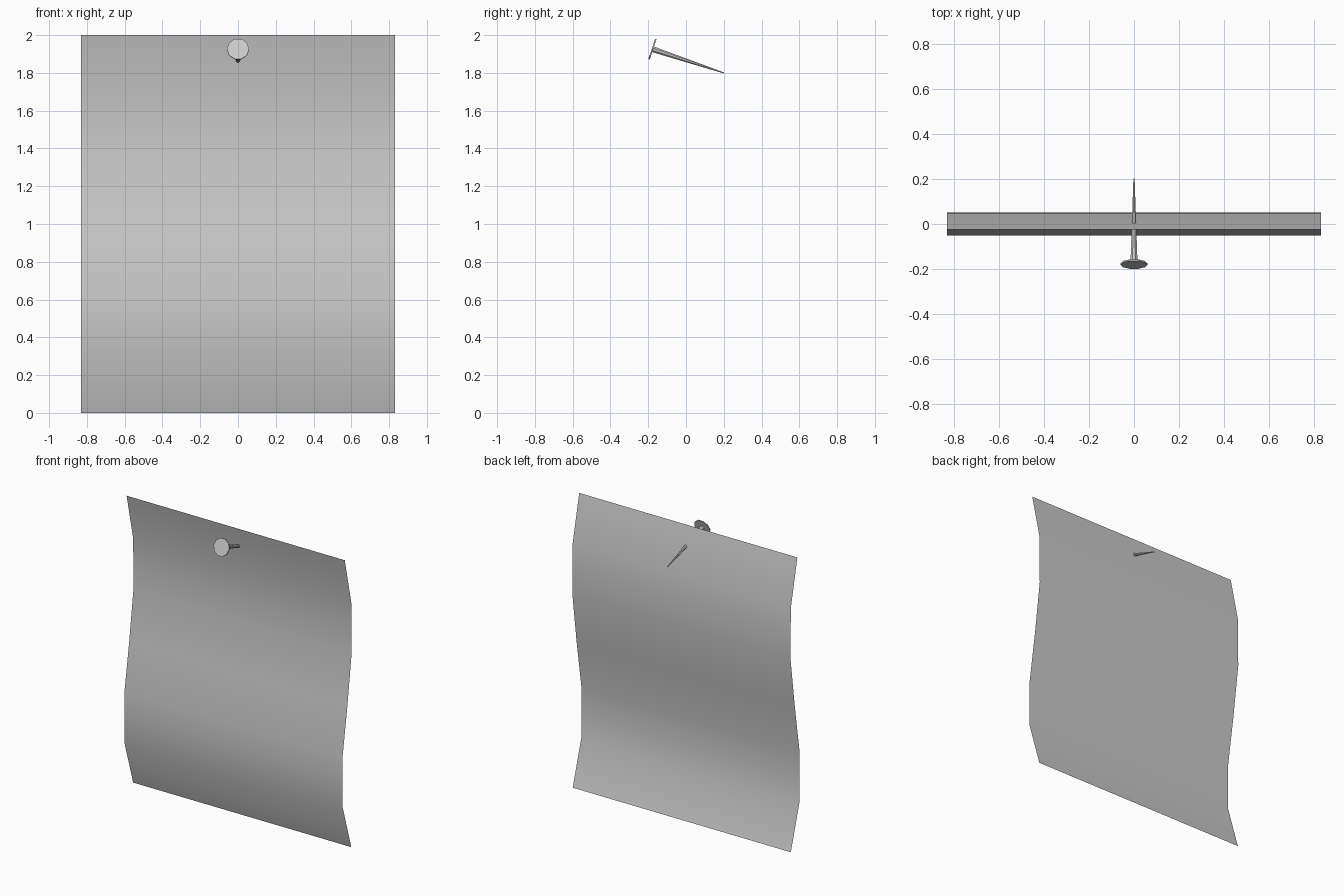
import bpy, bmesh, math
from mathutils import Vector

if "Cube" in bpy.data.objects:
    bpy.data.objects.remove(bpy.data.objects["Cube"])


def make_object(name, bm):
    mesh = bpy.data.meshes.new(name)
    bm.to_mesh(mesh)
    bm.free()
    obj = bpy.data.objects.new(name, mesh)
    bpy.context.collection.objects.link(obj)
    return obj


# Paper sheet: one wavy side profile (y, z) swept across x, no thickness
W = 0.83
profile = [(-0.025, 2.0), (0.046, 1.68), (0.05, 1.335), (0.003, 0.985),
           (-0.05, 0.65), (-0.05, 0.315), (0.046, 0.0)]
bm = bmesh.new()
rows = [[bm.verts.new((x, y, z)) for x in (-W, W)] for y, z in profile]
for a, b in zip(rows, rows[1:]):
    f = bm.faces.new((a[0], b[0], b[1], a[1]))
    f.smooth = True
make_object("paper_sheet", bm)


# Nail parts: rings of (distance along axis, radius), lathed about the nail axis
head, tip = Vector((0, -0.181, 1.927)), Vector((0, 0.2, 1.8))
axis = (tip - head).normalized()
length = (tip - head).length
side, up = Vector((1, 0, 0)), Vector((1, 0, 0)).cross(axis)


def lathe(name, rings, sides):
    bm = bmesh.new()
    loops = []
    for d, r in rings:
        angles = [2 * math.pi * (i + 0.5) / sides + math.pi / 2 for i in range(sides)]
        loops.append([bm.verts.new(head + axis * d + side * (r * math.cos(t)) + up * (r * math.sin(t)))
                      for t in angles])
    for a, b in zip(loops, loops[1:]):
        for i in range(sides):
            j = (i + 1) % sides
            bm.faces.new((a[i], a[j], b[j], b[i]))
    bm.faces.new(loops[0])
    bm.faces.new(loops[-1])
    bmesh.ops.recalc_face_normals(bm, faces=bm.faces)
    return make_object(name, bm)


lathe("nail_head", [(0, 0.059), (0.007, 0.059)], 10)
lathe("nail_shaft", [(0.004, 0.017), (length, 0.003)], 8)
